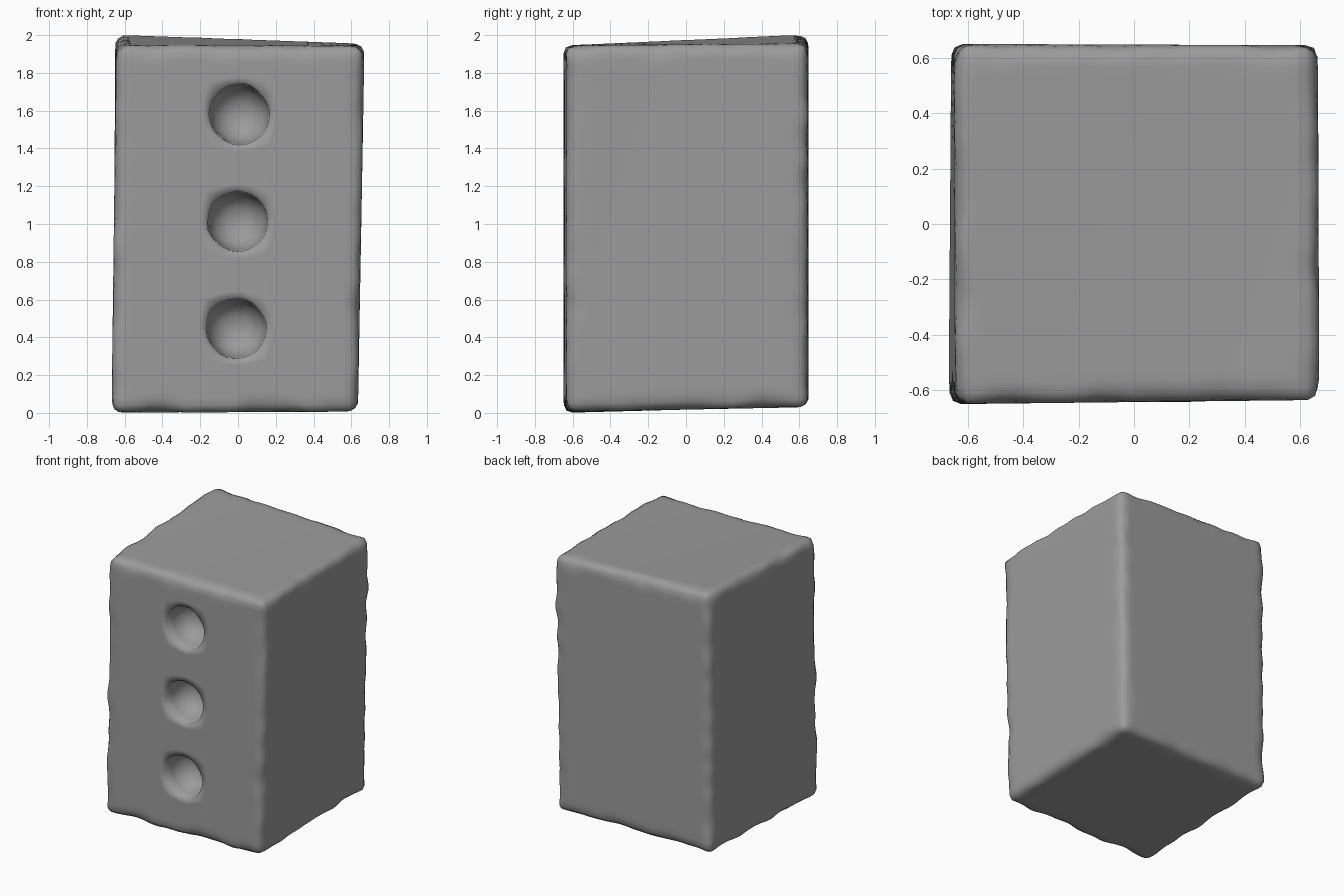
import bpy
import bmesh
from itertools import product
from mathutils import Vector, noise

if "Cube" in bpy.data.objects:
    bpy.data.objects.remove(bpy.data.objects["Cube"])

stone = bpy.data.materials.new("worn grey stone")
stone.use_nodes = True
grey = (0.33, 0.33, 0.33, 1)
stone.diffuse_color = grey
stone.node_tree.nodes["Principled BSDF"].inputs["Base Color"].default_value = grey

CELLS = (32, 32, 48)
HALF = Vector((0.655, 0.645, 0.97))
# slightly crooked corners, keyed by (x, y, z) side
CORNERS = {
    (0, 0, 0): (-0.67, -0.65, 0.0), (1, 0, 0): (0.635, -0.635, 0.005),
    (0, 1, 0): (-0.66, 0.65, 0.035), (1, 1, 0): (0.635, 0.645, 0.03),
    (0, 0, 1): (-0.645, -0.65, 1.945), (1, 0, 1): (0.67, -0.635, 1.945),
    (0, 1, 1): (-0.65, 0.65, 2.005), (1, 1, 1): (0.665, 0.645, 1.955),
}
HOLE_ROWS = (11, 25, 39)
HOLE_CELLS = 4
HOLE_RADIUS = 0.16
# radius fraction and depth of each ring, from the centre outwards
BOWL = ((0, 0.21), (0.42, 0.2), (0.78, 0.16), (0.97, 0.08), (1, 0))


def warp(p):
    """Place a point of the straight block inside the crooked corners."""
    t = [(p[a] / HALF[a] + 1) / 2 for a in range(3)]
    out = Vector()
    for key, corner in CORNERS.items():
        w = 1
        for a in range(3):
            w *= t[a] if key[a] else 1 - t[a]
        out += w * Vector(corner)
    return out


def grid_point(idx):
    return Vector([(2 * idx[a] / CELLS[a] - 1) * HALF[a] for a in range(3)])


def worn_point(idx):
    """Round the edges by an uneven radius, so that they look chipped."""
    p = grid_point(idx)
    r = 0.06 + 0.045 * noise.noise(p * 6)
    core = Vector([max(r - HALF[a], min(HALF[a] - r, p[a])) for a in range(3)])
    return warp(core + (p - core).normalized() * r)


def front_point(idx):
    """Bend the grid of the front into round bowls."""
    base = worn_point(idx)
    for row in HOLE_ROWS:
        du, dv = idx[0] - CELLS[0] // 2, idx[2] - row
        ring = max(abs(du), abs(dv))
        if ring > HOLE_CELLS + 1:
            continue
        centre = worn_point((CELLS[0] // 2, 0, row))
        way = Vector((du, 0, dv))
        if ring:
            way.normalize()
        if ring > HOLE_CELLS:
            round_point = centre + way * HOLE_RADIUS * 1.2
            return base.lerp(round_point, 0.6)
        fraction, depth = BOWL[ring]
        wobble = 1 + 0.05 * noise.noise(way * 2 + centre * 3)
        return centre + way * HOLE_RADIUS * fraction * wobble + Vector((0, depth, 0))
    return base


# block: six grid sides sharing their border vertices
bm = bmesh.new()
verts = {}


def vert(idx):
    if idx not in verts:
        verts[idx] = bm.verts.new(front_point(idx) if idx[1] == 0 else worn_point(idx))
    return verts[idx]


for axis, side in product(range(3), (0, 1)):
    u, v = (axis + 1) % 3, (axis + 2) % 3
    for i, j in product(range(CELLS[u]), range(CELLS[v])):
        loop = []
        for a, b in ((0, 0), (1, 0), (1, 1), (0, 1)):
            idx = [0, 0, 0]
            idx[axis], idx[u], idx[v] = side * CELLS[axis], i + a, j + b
            loop.append(vert(tuple(idx)))
        bm.faces.new(loop if side else loop[::-1])

bmesh.ops.recalc_face_normals(bm, faces=bm.faces)
for face in bm.faces:
    face.smooth = True

mesh = bpy.data.meshes.new("stone_block")
bm.to_mesh(mesh)
bm.free()
mesh.materials.append(stone)
block = bpy.data.objects.new("stone_block", mesh)
bpy.context.collection.objects.link(block)
